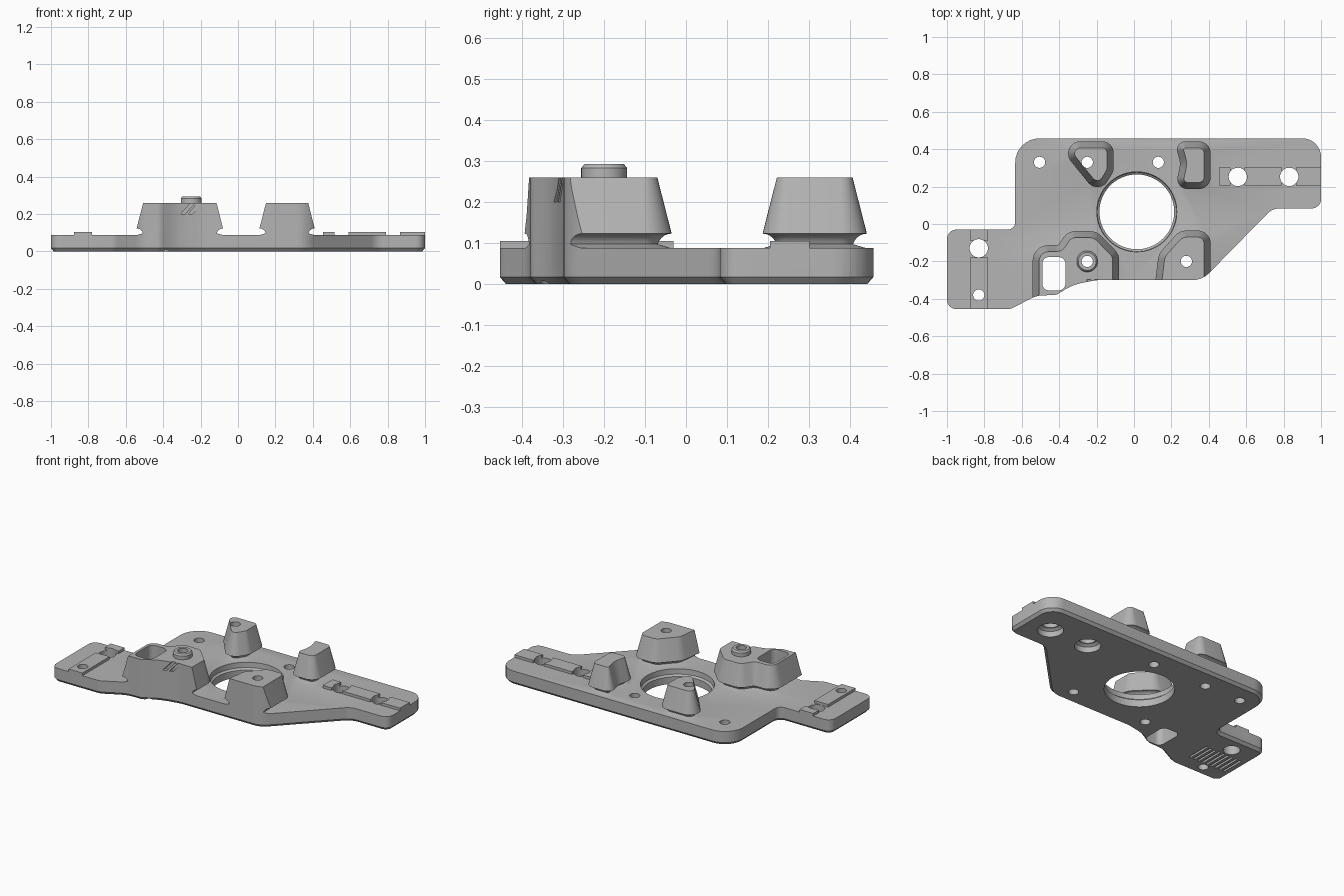
import bpy, bmesh, math
from mathutils import Vector, Matrix

cube = bpy.data.objects.get("Cube")
if cube:
    bpy.data.objects.remove(cube, do_unlink=True)

grey = bpy.data.materials.new("machined_grey")
grey.use_nodes = True
COLOUR = (0.46, 0.46, 0.46, 1)
grey.diffuse_color = COLOUR
grey.node_tree.nodes["Principled BSDF"].inputs["Base Color"].default_value = COLOUR

PLATE, POST = 0.088, 0.26


def rounded(corners):
    """Counter-clockwise outline from (x, y, radius) corners."""
    out, n = [], len(corners)
    for i, (x, y, r) in enumerate(corners):
        p = Vector((x, y))
        a = Vector(corners[i - 1][:2]) - p
        b = Vector(corners[(i + 1) % n][:2]) - p
        la, lb = a.length, b.length
        half = a.angle(b) / 2
        t = min(r / math.tan(half), 0.48 * la, 0.48 * lb)
        if t < 0.002:
            out.append(p)
            continue
        a.normalize()
        b.normalize()
        rad = t * math.tan(half)
        centre = p + (a + b).normalized() * rad / math.sin(half)
        start, end = p + a * t - centre, p + b * t - centre
        sweep = start.angle_signed(end)
        steps = max(2, math.ceil(abs(sweep) / math.radians(12)))
        for k in range(steps + 1):
            out.append(centre + Matrix.Rotation(-sweep * k / steps, 2) @ start)
    return out


def circle(x, y, r, n=48):
    return [Vector((x + r * math.cos(2 * math.pi * k / n),
                    y + r * math.sin(2 * math.pi * k / n))) for k in range(n)]


def offset(pts, d):
    """Move every edge outward by d with mitred corners."""
    out = []
    for i, p in enumerate(pts):
        e1 = (p - pts[i - 1]).normalized()
        e2 = (pts[(i + 1) % len(pts)] - p).normalized()
        n1, n2 = Vector((e1.y, -e1.x)), Vector((e2.y, -e2.x))
        out.append(p + (n1 + n2) * d / (1 + n1.dot(n2)))
    return out


def loft(name, pts, layers):
    """Stack offset copies of an outline; layers are (z, offset)."""
    bm = bmesh.new()
    rings = [[bm.verts.new((q.x, q.y, z)) for q in offset(pts, d)] for z, d in layers]
    bm.faces.new(rings[0][::-1])
    bm.faces.new(rings[-1])
    n = len(pts)
    for low, high in zip(rings, rings[1:]):
        for i in range(n):
            j = (i + 1) % n
            bm.faces.new((low[i], low[j], high[j], high[i]))
    mesh = bpy.data.meshes.new(name)
    bm.to_mesh(mesh)
    bm.free()
    mesh.materials.append(grey)
    ob = bpy.data.objects.new(name, mesh)
    bpy.context.collection.objects.link(ob)
    return ob


def box(name, x0, x1, y0, y1, z0, z1):
    pts = [Vector(p) for p in ((x0, y0), (x1, y0), (x1, y1), (x0, y1))]
    return loft(name, pts, [(z0, 0), (z1, 0)])


def combine(target, tool, operation):
    mod = target.modifiers.new("combine", "BOOLEAN")
    mod.operation, mod.solver, mod.object = operation, "EXACT", tool
    bpy.context.view_layer.objects.active = target
    bpy.ops.object.modifier_apply(modifier=mod.name)
    bpy.data.objects.remove(tool, do_unlink=True)


# Base plate with a chamfered underside
outline = rounded([
    (-1, -0.455, 0.05), (-0.66, -0.455, 0.08), (-0.52, -0.382, 0.15),
    (-0.415, -0.38, 0.06), (-0.33, -0.325, 0.25), (-0.2, -0.3, 0.2),
    (0.365, -0.3, 0.12), (0.74, 0.083, 0.09), (1, 0.083, 0.05),
    (1, 0.458, 0.1), (-0.635, 0.458, 0.13), (-0.635, -0.03, 0.04), (-1, -0.03, 0.05)])
base = loft("mounting_plate", outline, [(0, -0.015), (0.017, 0), (PLATE, 0)])

# Posts that flare into the plate with a fillet
R = 0.035
flare = [(0.05, R), (PLATE - 0.001, R)]
flare += [(PLATE + R * math.sin(a), R * (1 - math.cos(a)))
          for a in (math.radians(15 * k) for k in range(1, 7))]
flare.append((POST, 0))
posts = {
    "rear_right_post": [(-0.35, 0.407, 0.03), (-0.21, 0.233, 0.035), (-0.18, 0.233, 0.03),
                        (-0.145, 0.29, 0.03), (-0.145, 0.407, 0.025)],
    "rear_left_post": [(0.262, 0.222, 0.02), (0.375, 0.222, 0.03), (0.375, 0.407, 0.03),
                       (0.262, 0.407, 0.01), (0.285, 0.325, 0.14)],
    "front_left_post": [(0.145, -0.34, 0), (0.375, -0.34, 0), (0.375, -0.07, 0.035),
                        (0.26, -0.07, 0.05), (0.165, -0.175, 0.06)],
    "front_right_post": [(-0.507, -0.42, 0), (-0.115, -0.42, 0), (-0.115, -0.175, 0.04),
                         (-0.215, -0.073, 0.05), (-0.335, -0.073, 0.04),
                         (-0.385, -0.148, 0.06), (-0.507, -0.148, 0.05)],
}
for name, corners in posts.items():
    combine(base, loft(name, rounded(corners), flare), "UNION")

# Collar standing on the front right post
combine(base, loft("collar", circle(-0.25, -0.2, 0.056),
                   [(0.2, 0), (0.283, 0), (0.293, -0.008)]), "UNION")

# Raised locating pads
for x0, x1 in ((0.455, 0.515), (0.592, 0.79), (0.867, 1.05)):
    combine(base, box("left_pad", x0, x1, 0.205, 0.302, 0.05, 0.105), "UNION")
for y0, y1 in ((-0.5, -0.18), (-0.088, 0)):
    combine(base, box("right_pad", -0.877, -0.78, y0, y1, 0.05, 0.105), "UNION")

# Trim everything to the plate edge
trim = loft("edge_trim", outline, [(-0.1, 0), (0.5, 0)])
combine(base, trim, "INTERSECT")

# Round bores
bores = [(-0.505, 0.33, 0.03), (-0.25, 0.33, 0.03), (0.13, 0.33, 0.03),
         (0.28, -0.2, 0.03), (-0.25, -0.2, 0.03), (-0.83, -0.38, 0.03),
         (-0.83, -0.13, 0.049), (0.555, 0.252, 0.049), (0.83, 0.252, 0.049)]
for x, y, r in bores:
    combine(base, loft("bore", circle(x, y, r, 32), [(-0.1, 0), (0.5, 0)]), "DIFFERENCE")

# Counterbores under the two left holes
for x in (0.555, 0.83):
    combine(base, loft("counterbore", circle(x, 0.252, 0.075),
                       [(-0.1, 0), (0.035, 0), (0.045, -0.015)]), "DIFFERENCE")

# Central opening with a relieved upper rim
combine(base, loft("central_opening", circle(0.015, 0.065, 0.2, 72),
                   [(-0.1, 0), (0.045, 0), (0.055, 0.012), (PLATE + 0.0005, 0.014),
                    (0.3, 0.014)]), "DIFFERENCE")

# Rounded window through the front right post
window = rounded([(-0.49, -0.355, 0.035), (-0.367, -0.355, 0.035),
                  (-0.367, -0.177, 0.035), (-0.49, -0.177, 0.035)])
combine(base, loft("window", window, [(-0.1, 0), (0.5, 0)]), "DIFFERENCE")

# Slanted slots in the front face of that post
for x in (-0.295, -0.255):
    slot = box("slot", x - 0.011, x + 0.011, -0.4, -0.297, 0.2, 0.3)
    for v in slot.data.vertices:
        v.co.x += (v.co.z - 0.2) * 0.9
    combine(base, slot, "DIFFERENCE")

# Row of shallow grooves under the right wing
for k in range(9):
    x = -0.7 - 0.031 * k
    combine(base, box("groove", x - 0.007, x + 0.007, -0.345, -0.19, -0.05, 0.012),
            "DIFFERENCE")

# Smooth shading with crisp edges
bpy.ops.object.select_all(action="DESELECT")
base.select_set(True)
bpy.context.view_layer.objects.active = base
bpy.ops.object.shade_smooth_by_angle(angle=math.radians(25))
